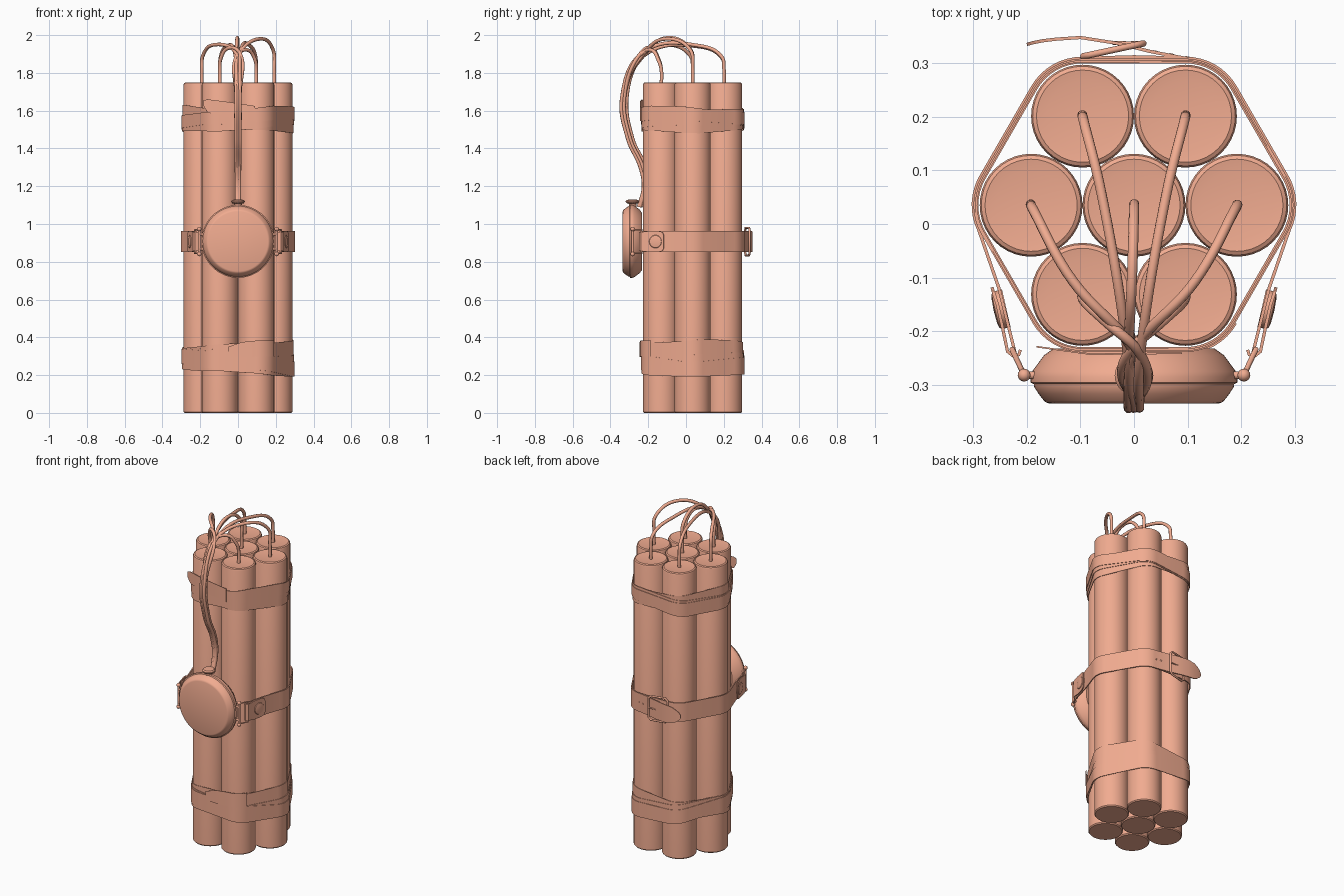
import bpy, bmesh, math
from mathutils import Vector

if "Cube" in bpy.data.objects:
    bpy.data.objects.remove(bpy.data.objects["Cube"])

CY, HEX, R = 0.035, 0.192, 0.096      # bundle centre y, spacing, stick radius
copper = bpy.data.materials.new("copper_clay")
copper.diffuse_color = (0.88, 0.41, 0.28, 1)
copper.use_nodes = True
copper.node_tree.nodes["Principled BSDF"].inputs["Base Color"].default_value = copper.diffuse_color


def finish(obj, angle=35):
    bpy.ops.object.select_all(action='DESELECT')
    obj.select_set(True)
    bpy.context.view_layer.objects.active = obj
    if obj.type == 'CURVE' or obj.modifiers:
        bpy.ops.object.convert(target='MESH')
        obj = bpy.context.object
    obj.data.materials.clear()
    obj.data.materials.append(copper)
    bpy.ops.object.shade_smooth_by_angle(angle=math.radians(angle))
    return obj


def mesh_object(name, verts, faces):
    me = bpy.data.meshes.new(name)
    me.from_pydata(verts, [], faces)
    bm = bmesh.new()
    bm.from_mesh(me)
    bmesh.ops.remove_doubles(bm, verts=bm.verts, dist=1e-5)
    bmesh.ops.recalc_face_normals(bm, faces=bm.faces)
    bm.to_mesh(me)
    bm.free()
    obj = bpy.data.objects.new(name, me)
    bpy.context.collection.objects.link(obj)
    return obj


def lathe(name, profile, loc=(0, 0, 0), direction=(0, 0, 1), n=48):
    """Revolve (radius, height) pairs around an axis pointing along direction."""
    verts, faces = [], []
    for r, h in profile:
        verts += [(r * math.cos(2 * math.pi * i / n), r * math.sin(2 * math.pi * i / n), h) for i in range(n)]
    for j in range(len(profile) - 1):
        for i in range(n):
            k = (i + 1) % n
            faces.append((j * n + i, j * n + k, (j + 1) * n + k, (j + 1) * n + i))
    q = Vector(direction).to_track_quat('Z', 'Y')
    verts = [q @ Vector(v) + Vector(loc) for v in verts]
    return finish(mesh_object(name, verts, faces))


def tube(name, pts, r, cyclic=False, smooth=True):
    cu = bpy.data.curves.new(name, 'CURVE')
    cu.dimensions = '3D'
    cu.bevel_depth, cu.bevel_resolution, cu.resolution_u = r, 3, 10
    cu.use_fill_caps = True
    if smooth:
        sp = cu.splines.new('BEZIER')
        sp.bezier_points.add(len(pts) - 1)
        for b, p in zip(sp.bezier_points, pts):
            b.co = p
            b.handle_left_type = b.handle_right_type = 'AUTO'
    else:
        sp = cu.splines.new('POLY')
        sp.points.add(len(pts) - 1)
        for b, p in zip(sp.points, pts):
            b.co = (*p, 1)
    sp.use_cyclic_u = cyclic
    obj = bpy.data.objects.new(name, cu)
    bpy.context.collection.objects.link(obj)
    return finish(obj, 50)


def band(name, pts, widths, thick, closed=False):
    """Upright ribbon following centre points, with a width per point."""
    verts, n = [], len(pts)
    for (x, y, z), w in zip(pts, widths):
        verts += [(x, y, z - w / 2), (x, y, z + w / 2)]
    faces = [(2 * i, 2 * ((i + 1) % n), 2 * ((i + 1) % n) + 1, 2 * i + 1)
             for i in range(n if closed else n - 1)]
    obj = mesh_object(name, verts, faces)
    mod = obj.modifiers.new('thickness', 'SOLIDIFY')
    mod.thickness, mod.offset = thick, 0
    return finish(obj)


def corner(i, off, a0=-30, a1=30, steps=8):
    """Arc around outer stick i, pushed out by off."""
    a = math.radians(60 * i)
    cx, cy = HEX * math.cos(a), CY + HEX * math.sin(a)
    out = []
    for s in range(steps + 1):
        t = a + math.radians(a0 + (a1 - a0) * s / steps)
        out.append((cx + (R + off) * math.cos(t), cy + (R + off) * math.sin(t)))
    return out


# Sticks and their wires
centres = [(0, CY)] + [(HEX * math.cos(i * math.pi / 3), CY + HEX * math.sin(i * math.pi / 3)) for i in range(6)]
peaks = [1.985, 1.98, 1.945, 1.94, 1.95, 1.93, 1.92]
for i, (cx, cy) in enumerate(centres):
    lathe(f"stick_{i}", [(0, 0), (R - .005, 0), (R, .006), (R, 1.738), (R - .003, 1.746),
                         (R - .01, 1.75), (R - .03, 1.747), (0, 1.745)], (cx, cy, 0), n=40)
    j = (-1 + i % 3) * .010                 # lane within the wire bunch
    d = (i // 3) * .013
    pk = peaks[i]
    front = cy < -.1
    my = cy - (.05 if front else .14)
    tube(f"wire_{i}", [(cx, cy, 1.72), (cx, cy, 1.82), (cx * .97, cy - .012, pk - .06),
                       (cx * .6 + j * .4, my, pk), (j + cx * .04, -.225 - (.01 if front else 0), 1.89 + .01 * (i % 3)),
                       (j, -.338 + d, 1.68), (j, -.308 + d, 1.45), (j * .8, -.242 + d, 1.3),
                       (j * .7, -.225 + d * .6, 1.2), (j * .5, -.25 + d * .4, 1.09)], .0095)


# Tape wraps: overlapping tilted loops
def tape(name, zc, tilt, phase, width, off):
    xy = [p for i in range(6) for p in corner(i, off)]
    pts, widths = [], []
    for x, y in xy:
        a = math.atan2(y - CY, x)
        pts.append((x, y, zc + tilt * math.cos(a - math.radians(phase)) + .006 * math.sin(3 * a + phase)))
        widths.append(width * (1 + .08 * math.sin(2 * a + phase)))
    band(name, pts, widths, .003, True)


wraps = [("upper", 1.555, .025, 180, .095, .004), ("upper", 1.55, .02, 10, .09, .007),
         ("upper", 1.56, .026, 330, .07, .010),
         ("lower", .31, .02, 0, .11, .004), ("lower", .27, .022, 170, .11, .007),
         ("lower", .265, .03, 200, .085, .010)]
for k, (where, *args) in enumerate(wraps):
    tape(f"{where}_tape_{k}", *args)
band("upper_tape_end", [(-.182, -.229, 1.64), (-.16, -.232, 1.625), (-.08, -.243, 1.61), (.09, -.241, 1.585)],
     [.03, .07, .08, .08], .003)
band("lower_tape_end", [(-.05, -.243, .325), (.02, -.244, .335)] + [(x, y, .34) for x, y in corner(5, .013)],
     [.05, .08] + [.085] * 9, .003)

# Strap: long side with pointed tail, short side tucked under the buckle
ZS, WS = .907, .113
main = [(.222, -.24), (.252, -.12)] + corner(0, .012, -25, 30) + corner(1, .012, -30, 30)
main += [(.03, .322), (-.03, .337), (-.1, .348), (-.145, .345), (-.17, .342), (-.19, .338), (-.2, .335)]
w = [WS] * (len(main) - 5) + [.108, .098, .075, .045, .015]
band("strap_long", [(x, y, ZS) for x, y in main], w, .006)
short = [(.08, .31), (0, .312)] + corner(2, .012, -30, 30) + corner(3, .012, -30, 25) + [(-.252, -.12), (-.222, -.24)]
band("strap_short", [(x, y, ZS) for x, y in short], [WS] * len(short), .006)
for i in range(3):
    x = .04 + i * .03
    lathe(f"strap_hole_{i}", [(0, .004), (.004, .004), (.006, .002), (.006, -.002)],
          (x, .3205 - .18 * (x - .035), ZS), (.2, 1, 0), 16)

# Buckle frame with its prong
bz = .073
A, B = (.018, .337), (-.095, .313)
tube("buckle_frame", [(*A, ZS - bz + .015), (A[0] - .015, A[1] - .003, ZS - bz), (B[0] + .015, B[1] + .003, ZS - bz),
                      (*B, ZS - bz + .015), (*B, ZS + bz - .015), (B[0] + .015, B[1] + .003, ZS + bz),
                      (A[0] - .015, A[1] - .003, ZS + bz), (*A, ZS + bz - .015)], .006, True, False)
tube("buckle_prong", [(-.04, .338, ZS), (-.01, .337, ZS), (.018, .338, ZS)], .004)

# Clock body and crown
lathe("clock_body", [(0, .232), (.15, .232), (.168, .245), (.19, .275), (.193, .285), (.193, .296), (.187, .299),
                     (.187, .303), (.178, .317), (.168, .33), (.164, .333), (.158, .335), (0, .335)],
      (0, 0, .908), (0, -1, 0), 72)
lathe("clock_crown", [(0, 1.08), (.02, 1.08), (.02, 1.107), (.031, 1.11), (.036, 1.116), (.036, 1.121),
                      (.03, 1.128), (0, 1.13)], (0, -.283, 0), n=32)

# Strap fittings on each side of the clock
for side, s in (("left", -1), ("right", 1)):
    P, Q = (s * .228, -.233), (s * .205, -.282)
    tube(f"{side}_lug_ring", [(*P, ZS - .062), (*Q, ZS - .062), (*Q, ZS + .062), (*P, ZS + .062)], .005, True, False)
    tube(f"{side}_lug_rod", [(*Q, ZS - .07), (*Q, ZS + .07)], .007, False, False)
    for t, dz in (("low", -.066), ("high", .066)):
        lathe(f"{side}_lug_knob_{t}", [(.012 * math.sin(k * math.pi / 8), -.012 * math.cos(k * math.pi / 8))
                                       for k in range(9)], (*Q, ZS + dz), n=16)
        tube(f"{side}_lug_arm_{t}", [(*Q, ZS + dz * .6), (s * .175, -.283, ZS + dz * .6)], .007, False, False)
    # folded strap end held by a snap button
    fold = [(.212, -.235), (.215, -.244), (.226, -.246), (.236, -.238), (.246, -.19), (.255, -.15), (.263, -.125), (.265, -.118)]
    band(f"{side}_strap_fold", [(s * x, y, ZS) for x, y in fold], [.1, .1, .1, .1, WS, WS, .1, .07], .006)
    lathe(f"{side}_snap_button", [(0, -.012), (.036, -.012), (.036, .004), (.032, .009), (.022, .011), (0, .012)],
          (s * .25, -.16, ZS), (s * .97, -.22, 0), 32)
